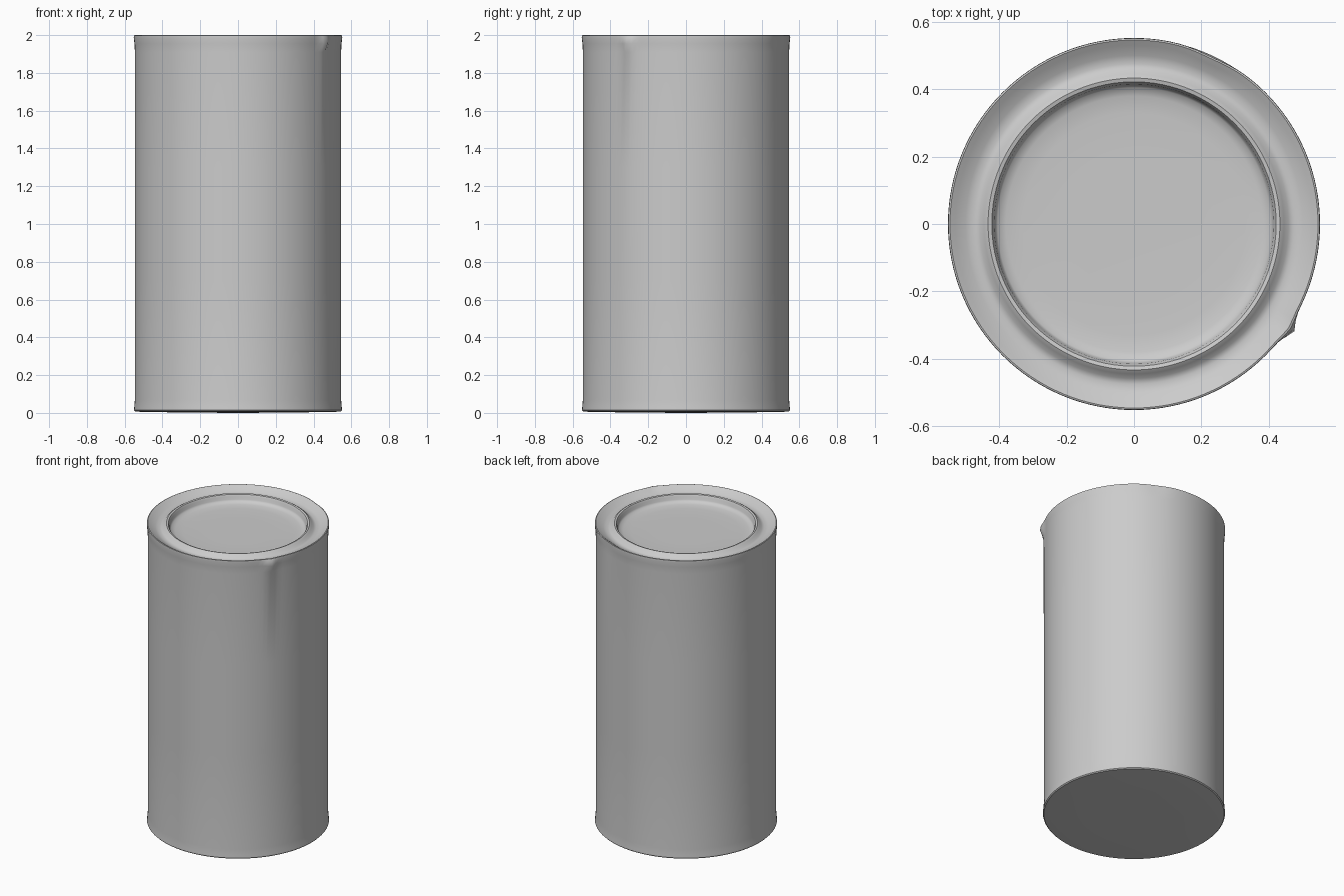
import bpy, bmesh, math

if "Cube" in bpy.data.objects:
    bpy.data.objects.remove(bpy.data.objects["Cube"])

SEGMENTS = 128
# Can profile (radius, height): base, side wall, dished rim, inner bead, shallow lid
PROFILE = [(0.0, 0.0), (0.3, 0.002), (0.52, 0.006), (0.545, 0.008), (0.551, 0.014),
           (0.549, 0.035), (0.546, 0.07), (0.546, 0.7), (0.546, 1.3), (0.546, 1.91),
           (0.548, 1.955), (0.552, 1.985), (0.551, 1.998), (0.546, 2.0), (0.53, 1.99),
           (0.5, 1.972), (0.475, 1.965), (0.458, 1.97), (0.445, 1.985), (0.433, 1.993),
           (0.422, 1.99), (0.415, 1.978), (0.412, 1.96), (0.405, 1.95), (0.38, 1.942),
           (0.33, 1.938), (0.2, 1.937), (0.0, 1.937)]


def gap(a, b):
    return math.atan2(math.sin(a - b), math.cos(a - b))


def dent(angle, z):
    """Small outward nick and a flattened spot on the upper rim."""
    nick = 0.025 * math.exp(-(gap(angle, math.radians(-34)) / 0.06) ** 2
                            - ((z - 1.96) / 0.035) ** 2)
    flat = -0.006 * math.exp(-(gap(angle, math.radians(65)) / 0.12) ** 2
                             - ((z - 1.98) / 0.04) ** 2)
    return nick + flat


def lathe(name, profile):
    bm = bmesh.new()
    rings = []
    for r, z in profile:
        if r == 0:
            rings.append([bm.verts.new((0, 0, z))])
            continue
        ring = []
        for i in range(SEGMENTS):
            a = math.tau * i / SEGMENTS
            rr = r + (dent(a, z) if r > 0.52 else 0)
            ring.append(bm.verts.new((rr * math.cos(a), rr * math.sin(a), z)))
        rings.append(ring)
    for lo, hi in zip(rings, rings[1:]):
        for i in range(SEGMENTS):
            j = (i + 1) % SEGMENTS
            if len(lo) == 1:
                bm.faces.new((lo[0], hi[j], hi[i]))
            elif len(hi) == 1:
                bm.faces.new((lo[i], lo[j], hi[0]))
            else:
                bm.faces.new((lo[i], lo[j], hi[j], hi[i]))
    bmesh.ops.recalc_face_normals(bm, faces=bm.faces)
    mesh = bpy.data.meshes.new(name)
    bm.to_mesh(mesh)
    bm.free()
    obj = bpy.data.objects.new(name, mesh)
    bpy.context.collection.objects.link(obj)
    return obj


# Can body with recessed lid
can = lathe("can_body", PROFILE)
bpy.context.view_layer.objects.active = can
can.select_set(True)
bpy.ops.object.shade_smooth_by_angle(angle=math.radians(40))
